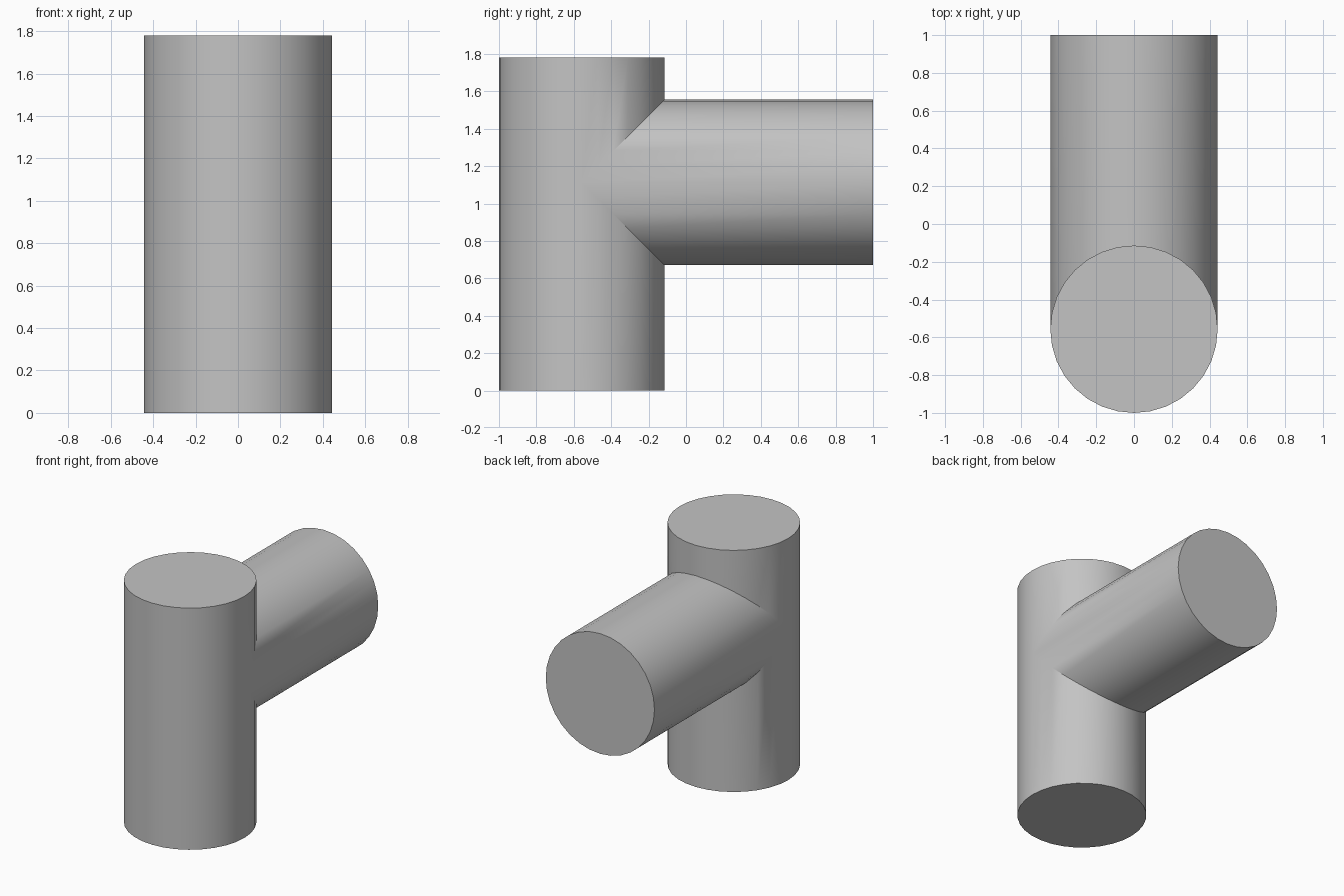
import bpy, bmesh
from math import sin, cos, tau, radians

if "Cube" in bpy.data.objects:
    bpy.data.objects.remove(bpy.data.objects["Cube"])

RADIUS = 0.443
HEIGHT = 1.78
AXIS_Y = -0.557      # upright pipe axis
AXIS_Z = 1.113       # branch pipe axis
BRANCH_END = 1.0
SIDES = 32

grey = bpy.data.materials.new("light_grey")
grey.use_nodes = True
colour = (0.55, 0.55, 0.55, 1)
grey.diffuse_color = colour
grey.node_tree.nodes["Principled BSDF"].inputs["Base Color"].default_value = colour

bm = bmesh.new()
steps = [(RADIUS * cos(tau * i / SIDES), RADIUS * sin(tau * i / SIDES))
         for i in range(SIDES)]


def ring(points):
    return [bm.verts.new(p) for p in points]


def bridge(a, b, keep=lambda i: True):
    for i in range(SIDES):
        j = (i + 1) % SIDES
        if keep(i):
            bm.faces.new((a[i], a[j], b[j], b[i]))


# Upright pipe: the wall opens at the back along the mitre seam
def upright_ring(height):
    return ring((x, AXIS_Y + y, height(max(y, 0))) for x, y in steps)


bottom = upright_ring(lambda gap: 0)
seam_low = upright_ring(lambda gap: AXIS_Z - gap)
seam_high = upright_ring(lambda gap: AXIS_Z + gap)
top = upright_ring(lambda gap: HEIGHT)
bridge(bottom, seam_low)
bridge(seam_high, top)
bm.faces.new(bottom)
bm.faces.new(top)

# Branch pipe: its inner end follows the same mitre seam
inner = ring((x, AXIS_Y + abs(z), AXIS_Z + z) for x, z in steps)
outer = ring((x, BRANCH_END, AXIS_Z + z) for x, z in steps)
bridge(inner, outer)
bm.faces.new(outer)

# Weld the seam into one closed skin
bmesh.ops.remove_doubles(bm, verts=bm.verts, dist=0.0005)
bmesh.ops.recalc_face_normals(bm, faces=bm.faces)

mesh = bpy.data.meshes.new("pipe_tee")
bm.to_mesh(mesh)
bm.free()
mesh.materials.append(grey)
tee = bpy.data.objects.new("pipe_tee", mesh)
bpy.context.collection.objects.link(tee)

bpy.ops.object.select_all(action="DESELECT")
tee.select_set(True)
bpy.context.view_layer.objects.active = tee
bpy.ops.object.shade_smooth_by_angle(angle=radians(30))
